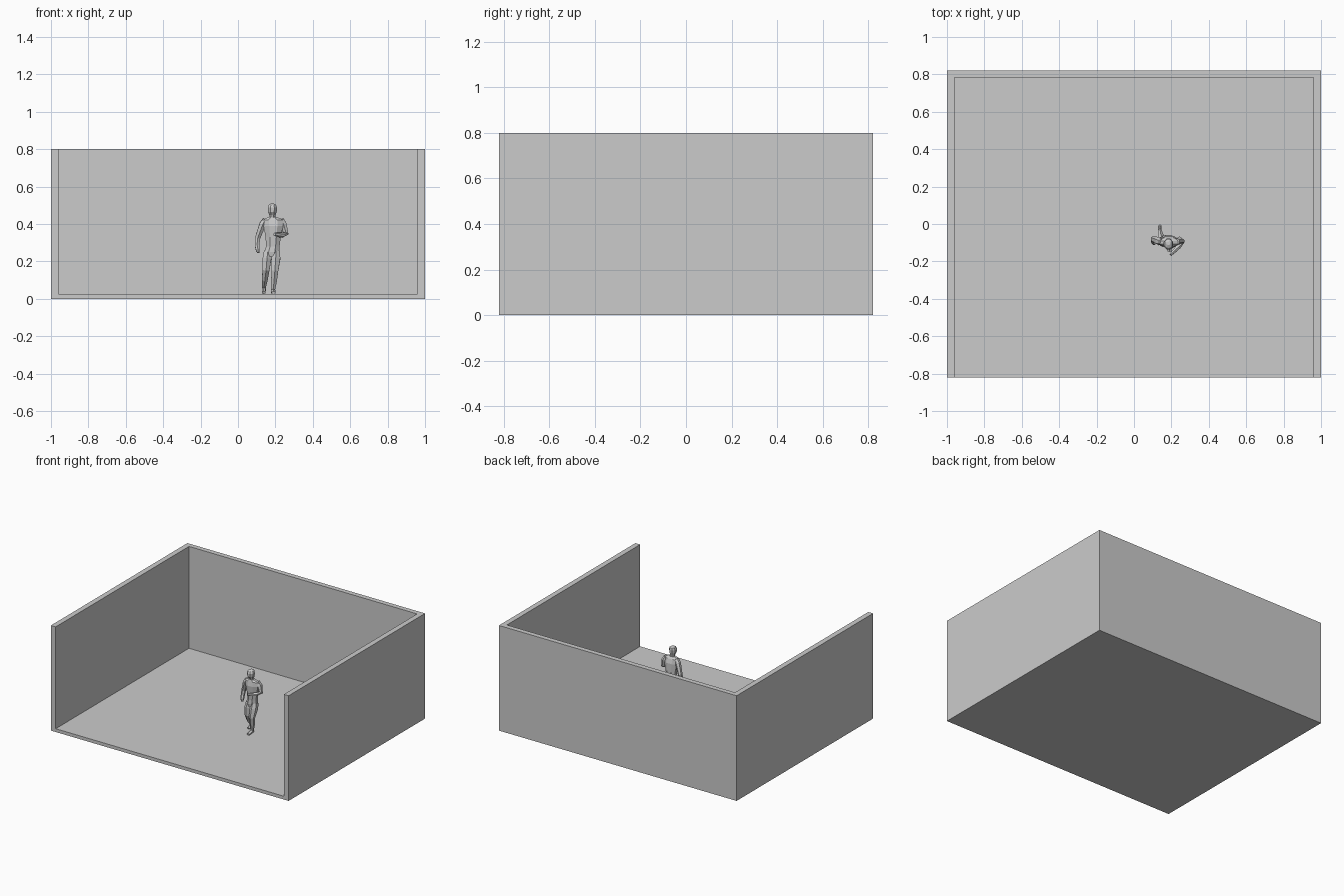
import bpy, bmesh, math
from mathutils import Vector


def box(name, lo, hi):
    lo, hi = Vector(lo), Vector(hi)
    bpy.ops.mesh.primitive_cube_add(size=1, location=(lo + hi) / 2)
    ob = bpy.context.object
    ob.name = name
    ob.scale = hi - lo
    bpy.ops.object.transform_apply(location=False, rotation=False, scale=True)
    return ob


def tube(name, rings, sides=8, flat=False):
    """Loft rings of (x, y, z, half width, half depth); flat keeps rings level."""
    bm = bmesh.new()
    pts = [Vector(r[:3]) for r in rings]
    loops = []
    for i, r in enumerate(rings):
        d = pts[min(i + 1, len(pts) - 1)] - pts[max(i - 1, 0)]
        d = Vector((0, 0, 1)) if flat else d.normalized()
        ref = Vector((1, 0, 0)) if abs(d.x) < 0.8 else Vector((0, 0, 1))
        u = (ref - d * ref.dot(d)).normalized()
        v = d.cross(u)
        loops.append([bm.verts.new(pts[i] + u * r[3] * math.cos(a) + v * r[4] * math.sin(a))
                      for a in (2 * math.pi * (k + 0.5) / sides for k in range(sides))])
    for a, b in zip(loops, loops[1:]):
        for k in range(sides):
            j = (k + 1) % sides
            bm.faces.new((a[k], a[j], b[j], b[k]))
    bm.faces.new(loops[0][::-1])
    bm.faces.new(loops[-1])
    bmesh.ops.recalc_face_normals(bm, faces=bm.faces)
    me = bpy.data.meshes.new(name)
    bm.to_mesh(me)
    bm.free()
    ob = bpy.data.objects.new(name, me)
    bpy.context.collection.objects.link(ob)
    return ob


# Room: floor with side and back walls, open at the front and top
room = box("room", (-1, -0.82, 0), (1, 0.82, 0.8))
cutter = box("room_cutter", (-0.96, -1, 0.025), (0.96, 0.782, 1))
cut = room.modifiers.new("hollow", 'BOOLEAN')
cut.operation = 'DIFFERENCE'
cut.solver = 'EXACT'
cut.object = cutter
bpy.context.view_layer.objects.active = room
bpy.ops.object.modifier_apply(modifier=cut.name)
bpy.data.objects.remove(cutter)

# Torso and head of the running figure
tube("torso", [(.178, -.088, .225, .036, .027), (.180, -.088, .25, .043, .032),
               (.186, -.090, .28, .039, .028), (.188, -.092, .33, .044, .031),
               (.189, -.095, .39, .057, .034), (.187, -.097, .422, .061, .026),
               (.185, -.100, .437, .024, .019)], flat=True)
tube("head", [(.184, -.100, .425, .017, .017), (.184, -.102, .447, .018, .021),
              (.184, -.107, .465, .025, .029), (.184, -.107, .487, .027, .031),
              (.184, -.104, .502, .021, .025), (.184, -.103, .509, .009, .011)], flat=True)

# Arms: one swinging back, one bent in front of the chest
tube("swinging_arm", [(.145, -.095, .425, .014, .016), (.132, -.092, .40, .020, .022),
                      (.105, -.080, .325, .016, .017), (.102, -.088, .285, .014, .015),
                      (.106, -.100, .262, .012, .014), (.109, -.105, .246, .007, .008)], 6)
tube("bent_arm", [(.232, -.092, .425, .014, .016), (.243, -.088, .40, .019, .021),
                  (.256, -.092, .348, .015, .016), (.238, -.122, .340, .014, .014),
                  (.212, -.148, .342, .011, .012), (.195, -.165, .345, .007, .009)], 6)

# Legs: one trailing, one planted forward
tube("trailing_leg", [(.160, -.088, .255, .024, .027), (.155, -.092, .215, .027, .032),
                      (.150, -.098, .155, .021, .023), (.143, -.070, .105, .018, .021),
                      (.138, -.035, .060, .011, .012)], 6)
tube("trailing_foot", [(.138, -.010, .062, .009, .012), (.138, -.035, .050, .012, .016),
                       (.137, -.068, .033, .011, .008)], 6)
tube("planted_leg", [(.203, -.088, .255, .024, .027), (.202, -.096, .215, .028, .032),
                     (.197, -.112, .150, .021, .023), (.193, -.102, .100, .018, .021),
                     (.187, -.098, .040, .011, .012)], 6)
tube("planted_foot", [(.187, -.085, .039, .010, .013), (.188, -.110, .039, .014, .014),
                      (.189, -.147, .032, .012, .008)], 6)
